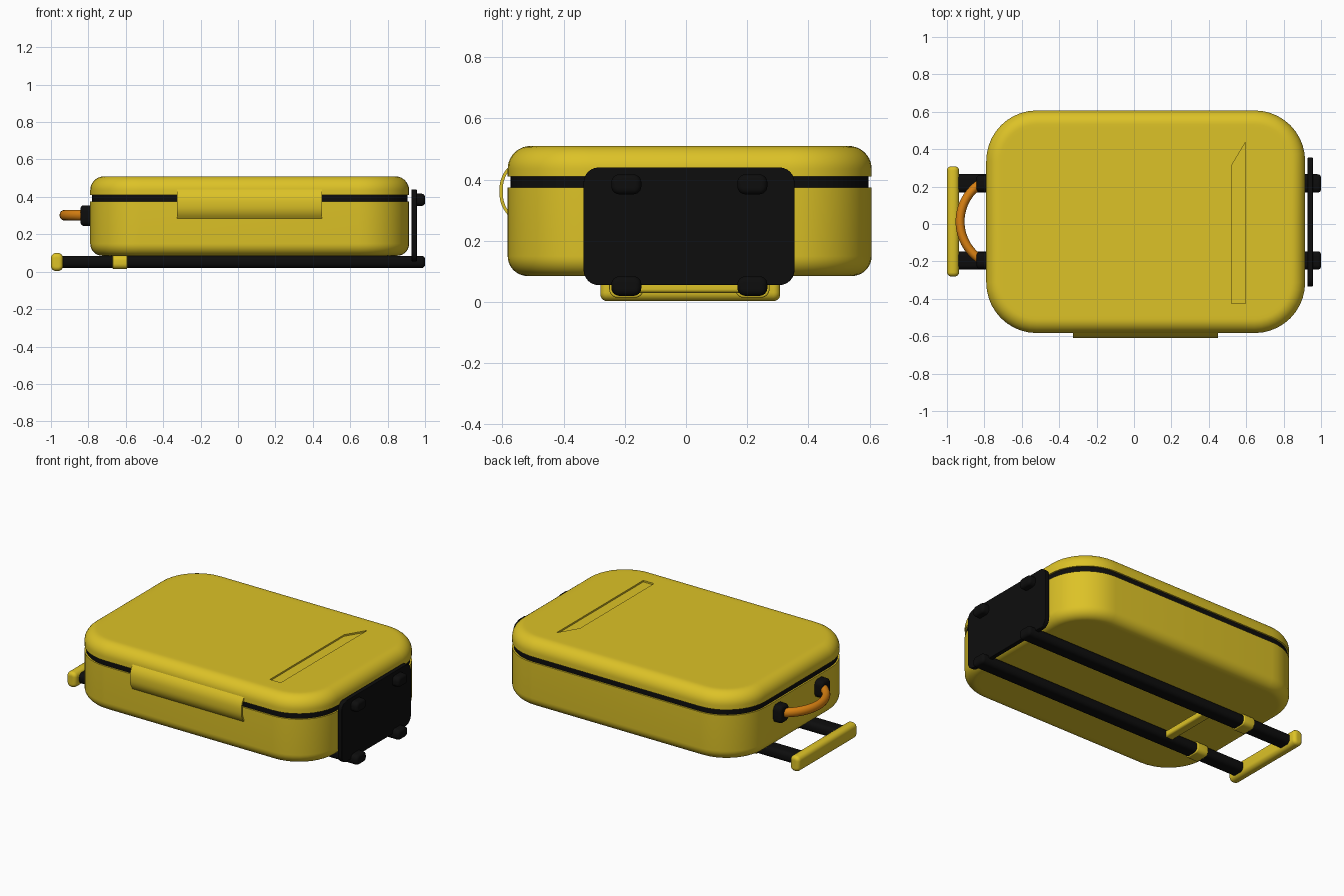
import bpy, bmesh, math
from mathutils import Vector

cube = bpy.data.objects.get("Cube")
if cube:
    bpy.data.objects.remove(cube, do_unlink=True)


def material(name, rgb, rough):
    m = bpy.data.materials.new(name)
    m.use_nodes = True
    m.diffuse_color = (*rgb, 1)
    m.roughness = rough
    bsdf = m.node_tree.nodes["Principled BSDF"]
    bsdf.inputs["Base Color"].default_value = (*rgb, 1)
    bsdf.inputs["Roughness"].default_value = rough
    return m


YELLOW = material("yellow shell", (0.72, 0.54, 0.02), 0.5)
BLACK = material("black plastic", (0.004, 0.004, 0.004), 0.5)
ORANGE = material("orange leather", (0.7, 0.22, 0.006), 0.5)


def shade(ob, angle=35):
    ob.data.shade_smooth()
    ob.data.set_sharp_from_angle(angle=math.radians(angle))


def finish(name, bm, mat):
    bmesh.ops.recalc_face_normals(bm, faces=bm.faces[:])
    me = bpy.data.meshes.new(name)
    bm.to_mesh(me)
    bm.free()
    me.materials.append(mat)
    ob = bpy.data.objects.new(name, me)
    bpy.context.scene.collection.objects.link(ob)
    shade(ob)
    return ob


def rounded_rect(u0, u1, v0, v1, r, steps):
    corners = [(u1 - r, v1 - r), (u0 + r, v1 - r), (u0 + r, v0 + r), (u1 - r, v0 + r)]
    pts = []
    for q, (cu, cv) in enumerate(corners):
        for i in range(steps + 1):
            a = math.pi / 2 * (q + i / steps)
            pts.append((cu + r * math.cos(a), cv + r * math.sin(a)))
    return pts


def rounded_box(name, lo, hi, axis, r, mat, low=0.0, high=0.0, steps=6):
    """Rounded rectangle swept along an axis, its two ends rounded by low and high."""
    iu, iv = (axis + 1) % 3, (axis + 2) % 3
    rings = []
    for edge, end, sign in ((low, lo[axis], 1), (high, hi[axis], -1)):
        part = [(end, 0)]
        if edge:
            part = [(end, edge * 1.25)]
            for i in range(steps + 1):
                a = math.pi / 2 * i / steps
                part.append((end + sign * edge * (1 - math.cos(a)), edge * (1 - math.sin(a))))
        rings += part if sign > 0 else part[::-1]
    bm = bmesh.new()
    loops = []
    for w, inset in rings:
        loop = []
        for u, v in rounded_rect(lo[iu] + inset, hi[iu] - inset, lo[iv] + inset,
                                 hi[iv] - inset, max(r - inset, 0.002), steps):
            co = Vector((0, 0, 0))
            co[axis], co[iu], co[iv] = w, u, v
            loop.append(bm.verts.new(co))
        loops.append(loop)
    n = len(loops[0])
    for a, b in zip(loops, loops[1:]):
        for i in range(n):
            bm.faces.new((a[i], a[(i + 1) % n], b[(i + 1) % n], b[i]))
    bm.faces.new(loops[0][::-1])
    bm.faces.new(loops[-1])
    return finish(name, bm, mat)


def extrude_z(name, outline, z0, z1, mat):
    bm = bmesh.new()
    face = bm.faces.new([bm.verts.new((x, y, z0)) for x, y in outline])
    geom = bmesh.ops.extrude_face_region(bm, geom=[face])["geom"]
    bmesh.ops.translate(bm, vec=(0, 0, z1 - z0),
                        verts=[g for g in geom if isinstance(g, bmesh.types.BMVert)])
    return finish(name, bm, mat)


# Case: lower shell, upper shell, recessed seam band
X0, X1, Y0, Y1 = -0.79, 0.915, -0.583, 0.607
rounded_box("lower_shell", (X0, Y0, 0.085), (X1, Y1, 0.375), 2, 0.27, YELLOW, low=0.065, steps=10)
lid = rounded_box("upper_shell", (X0, Y0, 0.41), (X1, Y1, 0.51), 2, 0.27, YELLOW, high=0.075, steps=10)
rounded_box("seam_band", (X0 + 0.01, Y0 + 0.01, 0.365), (X1 - 0.01, Y1 - 0.01, 0.42),
            2, 0.26, BLACK, steps=10)

# Slanted groove cut in the lid
cutter = extrude_z("groove_cutter", [(0.52, -0.425), (0.595, -0.425), (0.595, 0.435), (0.52, 0.31)],
                   0.5, 0.53, YELLOW)
cutter.hide_render = True
cut = lid.modifiers.new("groove", "BOOLEAN")
cut.operation, cut.solver, cut.object = "DIFFERENCE", "EXACT", cutter
bpy.context.view_layer.objects.active = lid
bpy.ops.object.modifier_apply(modifier=cut.name)
bpy.data.objects.remove(cutter, do_unlink=True)
shade(lid)

# Arched side grip: a thin open shell bowing out from the front
outer, inner = [], []
for i in range(13):
    t = -1 + i / 6
    bow = 1 - abs(t) ** 2.5
    outer.append((Y0 - 0.027 * bow, 0.362 + 0.077 * t))
    inner.append((Y0 + 0.004 - 0.02 * bow, 0.362 + 0.067 * t))
bm = bmesh.new()
section = [[bm.verts.new((x, y, z)) for y, z in outer + inner[::-1]] for x in (-0.325, 0.45)]
count = len(section[0])
for i in range(count):
    j = (i + 1) % count
    bm.faces.new((section[0][i], section[0][j], section[1][j], section[1][i]))
for s in section:
    for i in range(len(outer) - 1):
        bm.faces.new((s[i], s[i + 1], s[count - 2 - i], s[count - 1 - i]))
finish("side_grip", bm, YELLOW)

# End plate
rounded_box("end_plate", (0.928, -0.335, 0.055), (0.956, 0.355, 0.44), 0, 0.05, BLACK,
            low=0.004, high=0.004)

# Rails, sleeves, feet and carry handle mounts, one of each per side
for side, y in (("right", -0.195), ("left", 0.217)):
    rounded_box(side + "_rail", (-0.95, y - 0.049, 0.02), (1.0, y + 0.049, 0.084), 0, 0.026,
                BLACK, high=0.018)
    rounded_box(side + "_rail_sleeve", (-0.67, y - 0.056, 0.014), (-0.592, y + 0.056, 0.088),
                0, 0.028, YELLOW, low=0.006, high=0.006)
    rounded_box(side + "_upper_foot", (0.94, y - 0.049, 0.352), (1.0, y + 0.049, 0.417), 0, 0.026,
                BLACK, high=0.018)
    rounded_box(side + "_handle_mount", (-0.842, y - 0.045, 0.245), (-0.77, y + 0.045, 0.355),
                0, 0.03, BLACK, low=0.018)

# Cross brace between the rails and pull bar at their end
rounded_box("cross_brace", (-0.42, -0.16, 0.03), (-0.36, 0.18, 0.07), 1, 0.012, YELLOW)
rounded_box("pull_bar", (-1.0, -0.28, 0.003), (-0.935, 0.308, 0.1), 1, 0.028, YELLOW,
            low=0.022, high=0.022)

# Curved carry handle: round section swept along an arc
bm = bmesh.new()
R, SPAN, SIDES = 0.245, math.radians(66), 16
rings = []
for i in range(25):
    a = -SPAN + 2 * SPAN * i / 24
    ring = []
    for k in range(SIDES):
        b = 2 * math.pi * k / SIDES
        d = R + 0.024 * math.cos(b)
        x = min(-0.685 - d * math.cos(a), -0.825)
        ring.append(bm.verts.new((x, 0.013 + d * math.sin(a), 0.302 + 0.028 * math.sin(b))))
    rings.append(ring)
for p, q in zip(rings, rings[1:]):
    for k in range(SIDES):
        m = (k + 1) % SIDES
        bm.faces.new((p[k], p[m], q[m], q[k]))
bm.faces.new(rings[0])
bm.faces.new(rings[-1])
finish("carry_handle", bm, ORANGE)
